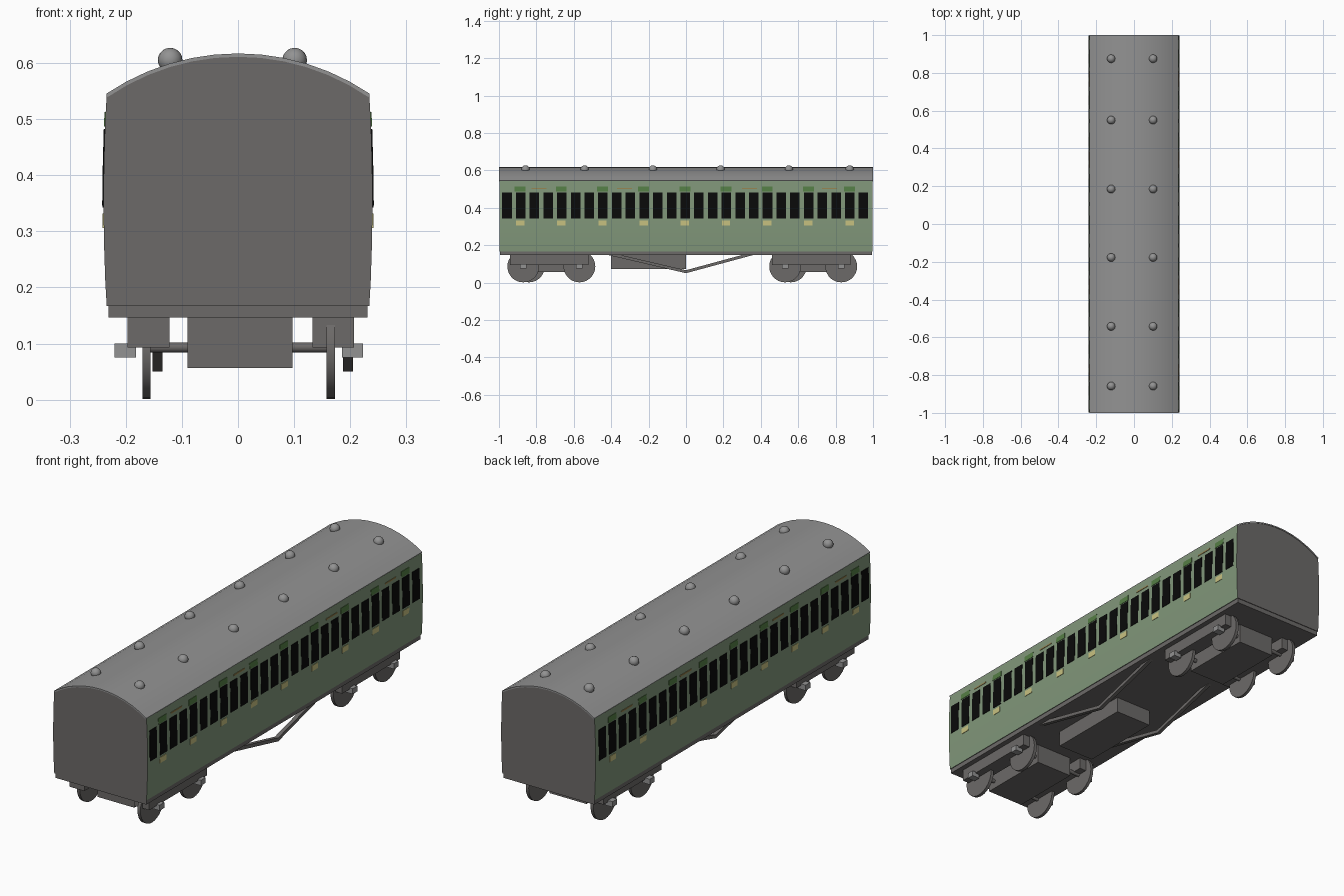
import bpy, bmesh, math
from mathutils import Vector

if "Cube" in bpy.data.objects:
    bpy.data.objects.remove(bpy.data.objects["Cube"])


def material(name, r, g, b):
    m = bpy.data.materials.new(name)
    m.diffuse_color = (r, g, b, 1)
    m.use_nodes = True
    m.node_tree.nodes["Principled BSDF"].inputs["Base Color"].default_value = m.diffuse_color
    return m


DARK = material("dark grey", 0.15, 0.142, 0.138)
LIGHT = material("light grey", 0.29, 0.29, 0.29)
GREEN = material("sage green", 0.22, 0.31, 0.195)
LEAF = material("deep green", 0.09, 0.21, 0.06)
BLACK = material("window black", 0.003, 0.003, 0.003)
CREAM = material("cream yellow", 0.58, 0.54, 0.22)
GOLD = material("gold", 0.30, 0.23, 0.08)


def finish(bm, name, *mats):
    bmesh.ops.recalc_face_normals(bm, faces=bm.faces[:])
    me = bpy.data.meshes.new(name)
    bm.to_mesh(me)
    bm.free()
    ob = bpy.data.objects.new(name, me)
    bpy.context.collection.objects.link(ob)
    for m in mats:
        me.materials.append(m)
    return ob


def smooth(ob, angle=35):
    bpy.ops.object.select_all(action='DESELECT')
    ob.select_set(True)
    bpy.context.view_layer.objects.active = ob
    bpy.ops.object.shade_smooth_by_angle(angle=math.radians(angle))


def box(name, x0, x1, y0, y1, z0, z1, mat):
    bm = bmesh.new()
    bmesh.ops.create_cube(bm, size=1)
    for v in bm.verts:
        v.co = ((x0 + x1) / 2 + v.co.x * (x1 - x0),
                (y0 + y1) / 2 + v.co.y * (y1 - y0),
                (z0 + z1) / 2 + v.co.z * (z1 - z0))
    return finish(bm, name, mat)


def extrude(name, pts, axis, a, b, *mats):
    """Extrude a closed profile along y (pts are x,z) or x (pts are y,z)."""
    bm = bmesh.new()
    place = (lambda p, t: (p[0], t, p[1])) if axis == 'y' else (lambda p, t: (t, p[0], p[1]))
    f = bm.faces.new([bm.verts.new(place(p, a)) for p in pts])
    r = bmesh.ops.extrude_face_region(bm, geom=[f])
    off = Vector((0, b - a, 0)) if axis == 'y' else Vector((b - a, 0, 0))
    bmesh.ops.translate(bm, vec=off, verts=[v for v in r['geom'] if isinstance(v, bmesh.types.BMVert)])
    return finish(bm, name, *mats)


def cylinder(name, x0, x1, y, z, r, mat, seg=28):
    pts = [(y + r * math.cos(2 * math.pi * i / seg), z + r * math.sin(2 * math.pi * i / seg))
           for i in range(seg)]
    smooth(extrude(name, pts, 'x', x0, x1, mat))


# Body: bulging sides and arched ends in one profile
SIDE = [(0.234, 0.167), (0.2365, 0.21), (0.2385, 0.27), (0.24, 0.35),
        (0.239, 0.42), (0.237, 0.49), (0.234, 0.545)]


def side_x(z):
    for (xa, za), (xb, zb) in zip(SIDE, SIDE[1:]):
        if z <= zb:
            return xa + (xb - xa) * (z - za) / (zb - za)
    return SIDE[-1][0]


# Circular roof arc through the eaves and the ridge
HALF, RISE, RIDGE = 0.235, 0.072, 0.617
R = (HALF ** 2 + RISE ** 2) / (2 * RISE)
A = math.asin(HALF / R)
ARC = [(R * math.sin(A * t / 6), RIDGE - R + R * math.cos(A * t / 6)) for t in range(6, -7, -1)]

profile = SIDE[:-1] + [(x * 0.996, z - 0.003) for x, z in ARC] + [(-x, z) for x, z in SIDE[-2::-1]]
body = extrude("carriage_body", profile, 'y', -0.998, 0.998, DARK, GREEN)
for p in body.data.polygons:
    if abs(p.normal.x) > 0.8:
        p.material_index = 1
smooth(body)

roof = extrude("roof", ARC + [(x * 0.99, z - 0.006) for x, z in reversed(ARC)], 'y', -1, 1, LIGHT)
smooth(roof)
box("sole_frame", -0.231, 0.231, -0.995, 0.995, 0.146, 0.169, DARK)

# Roof ventilators
bm = bmesh.new()
for x in (-0.121, 0.101):
    for y in (-0.858, -0.542, -0.177, 0.185, 0.55, 0.875):
        r = bmesh.ops.create_uvsphere(bm, u_segments=16, v_segments=10, radius=0.022)
        bmesh.ops.translate(bm, vec=(x, y, 0.605), verts=r['verts'])
smooth(finish(bm, "roof_ventilators", LIGHT), 60)


# Thin plates following the side curve
def side_plates(name, centres, width, z0, z1, mat, rise=0.002):
    zs = [z0] + [z for _, z in SIDE if z0 < z < z1] + [z1]
    bm = bmesh.new()
    for s in (-1, 1):
        for y in centres:
            strip = [(s * (side_x(z) + rise), z) for z in zs]
            strip += [(s * (side_x(z) - 0.002), z) for z in reversed(zs)]
            ends = [[bm.verts.new((x, y + d * width / 2, z)) for x, z in strip] for d in (-1, 1)]
            bm.faces.new(ends[0])
            bm.faces.new(ends[1][::-1])
            n = len(strip)
            for i in range(n):
                j = (i + 1) % n
                bm.faces.new((ends[0][i], ends[0][j], ends[1][j], ends[1][i]))
    return finish(bm, name, mat)


doors = [-0.887 + 0.2202 * i for i in range(9)]
side_plates("windows", [-0.957 + 0.0733 * i for i in range(27)], 0.051, 0.342, 0.482, BLACK)
side_plates("door_vents", doors, 0.058, 0.487, 0.513, LEAF)
side_plates("door_panels", doors, 0.045, 0.306, 0.332, CREAM)
side_plates("gold_strips", (-0.785, -0.33, 0.34, 0.767), 0.08, 0.499, 0.506, GOLD)

# Bogies: centre block, side frames, wheels, axles and axle boxes
for tag, c in (("front", -0.72), ("rear", 0.68)):
    box(tag + "_bogie_block", -0.09, 0.097, c - 0.17, c + 0.17, 0.056, 0.147, DARK)
    box(tag + "_left_frame", -0.197, -0.122, c - 0.22, c + 0.2, 0.093, 0.147, DARK)
    box(tag + "_right_frame", 0.133, 0.207, c - 0.22, c + 0.2, 0.093, 0.147, DARK)
    for end, d, shift in (("outer", -0.15, 0.03), ("inner", 0.15, 0.0)):
        n = f"{tag}_{end}_"
        y = c + d
        cylinder(n + "right_wheel", 0.158, 0.173, y, 0.086, 0.085, DARK)
        cylinder(n + "left_wheel", -0.17, -0.156, y + shift, 0.086, 0.085, DARK)
        cylinder(n + "axle", -0.165, 0.165, y + shift / 2, 0.093, 0.009, DARK, 12)
        box(n + "right_axle_box", 0.185, 0.223, y - 0.017, y + 0.017, 0.075, 0.1, LIGHT)
        box(n + "left_axle_box", -0.22, -0.182, y + shift - 0.017, y + shift + 0.017, 0.075, 0.1, LIGHT)

# Equipment box and V-shaped truss rods under the floor
box("equipment_box", -0.09, 0.097, -0.4, 0.0, 0.073, 0.15, DARK)
V = [(-0.43, 0.15), (0, 0.05), (0.37, 0.15), (0.31, 0.15), (0, 0.066), (-0.36, 0.15)]
extrude("left_truss_rod", V, 'x', -0.152, -0.135, DARK)
extrude("right_truss_rod", V, 'x', 0.187, 0.205, DARK)
